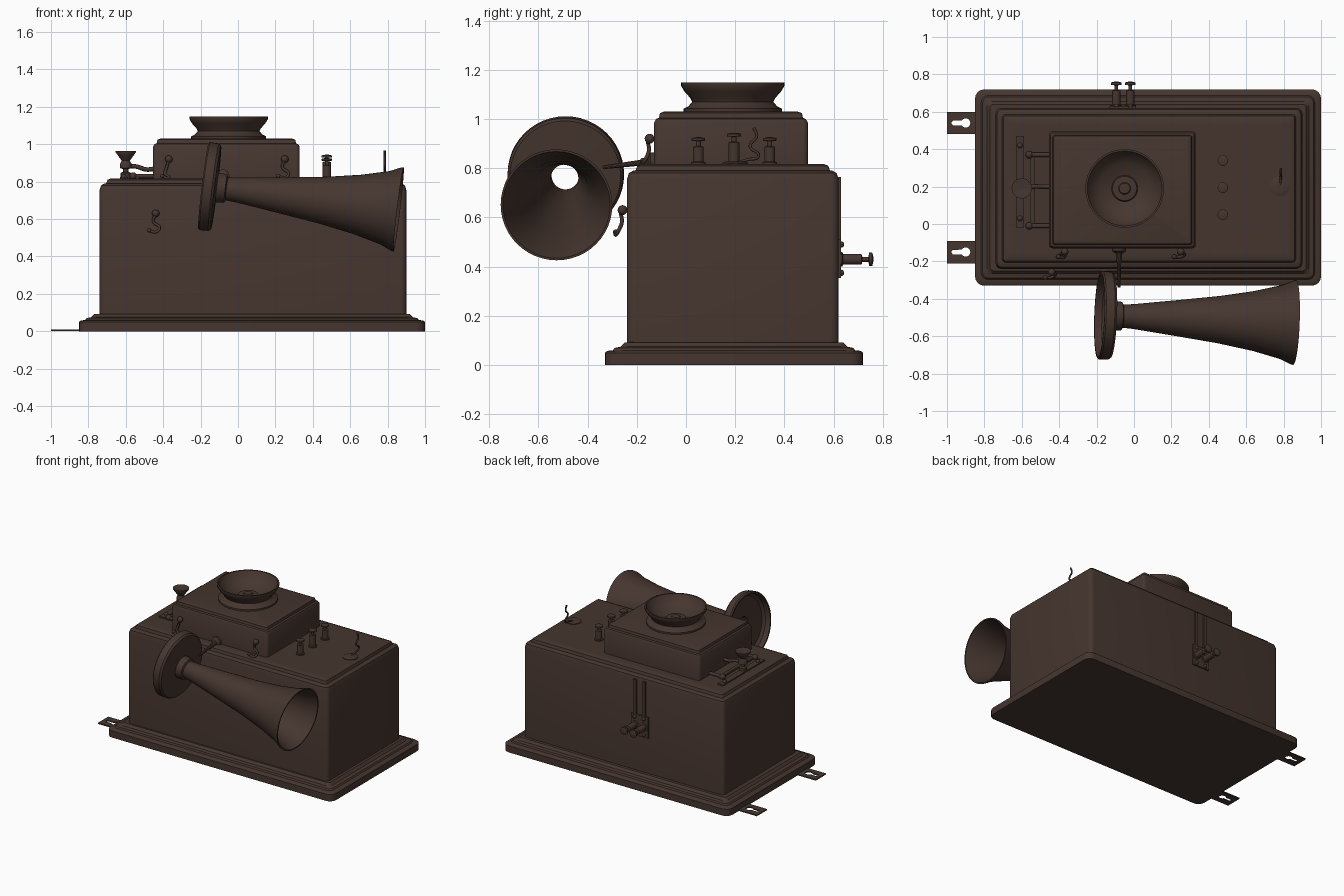
import bpy, bmesh
from math import pi, sin, cos, radians
from mathutils import Vector

cube = bpy.data.objects.get("Cube")
if cube:
    bpy.data.objects.remove(cube, do_unlink=True)

brown = bpy.data.materials.new("dark_brown")
brown.use_nodes = True
colour = (0.06, 0.036, 0.028, 1)
brown.diffuse_color = colour
brown.node_tree.nodes["Principled BSDF"].inputs["Base Color"].default_value = colour


def add(name, data):
    ob = bpy.data.objects.new(name, data)
    bpy.context.collection.objects.link(ob)
    data.materials.append(brown)
    return ob


def finish(name, bm):
    bmesh.ops.recalc_face_normals(bm, faces=bm.faces)
    me = bpy.data.meshes.new(name)
    bm.to_mesh(me)
    bm.free()
    me.shade_smooth()
    me.set_sharp_from_angle(angle=radians(35))
    return add(name, me)


def skin(bm, rings):
    for a, b in zip(rings, rings[1:]):
        n = len(a)
        for i in range(n):
            j = (i + 1) % n
            bm.faces.new((a[i], a[j], b[j], b[i]))


def stepped_box(name, x0, x1, y0, y1, rows, radius):
    """Rounded rectangle lofted through (inset, height) rows."""
    bm = bmesh.new()
    rings = []
    for inset, z in rows:
        r = max(radius - inset * 0.4, 0.01)
        l, f, R, b = x0 + inset + r, y0 + inset + r, x1 - inset - r, y1 - inset - r
        ring = []
        for k, (cx, cy) in enumerate(((R, b), (l, b), (l, f), (R, f))):
            for s in range(5):
                a = (k + s / 4) * pi / 2
                ring.append(bm.verts.new((cx + r * cos(a), cy + r * sin(a), z)))
        rings.append(ring)
    skin(bm, rings)
    bm.faces.new(rings[0])
    bm.faces.new(rings[-1])
    return finish(name, bm)


def lathe(name, profile, origin, axis=(0, 0, 1), seg=20, loop=False):
    """Spin (radius, height) points round an axis."""
    bm = bmesh.new()
    rings = [[bm.verts.new((r * cos(2 * pi * i / seg), r * sin(2 * pi * i / seg), h))
              for i in range(seg)] for r, h in profile]
    skin(bm, rings + rings[:1] if loop else rings)
    if not loop:
        bm.faces.new(rings[0])
        bm.faces.new(rings[-1])
    ob = finish(name, bm)
    ob.location = origin
    ob.rotation_mode = 'QUATERNION'
    ob.rotation_quaternion = Vector(axis).to_track_quat('Z', 'Y')
    return ob


def tube(name, points, radius):
    cu = bpy.data.curves.new(name, 'CURVE')
    cu.dimensions = '3D'
    cu.bevel_depth = radius
    cu.bevel_resolution = 2
    cu.resolution_u = 6
    cu.use_fill_caps = True
    sp = cu.splines.new('BEZIER')
    sp.bezier_points.add(len(points) - 1)
    for bp, p in zip(sp.bezier_points, points):
        bp.co = p
        bp.handle_left_type = bp.handle_right_type = 'AUTO'
    return add(name, cu)


def box(name, x0, x1, y0, y1, z0, z1):
    bm = bmesh.new()
    bmesh.ops.create_cube(bm, size=1)
    for v in bm.verts:
        v.co = ((x0 + x1) / 2 + v.co.x * (x1 - x0), (y0 + y1) / 2 + v.co.y * (y1 - y0),
                (z0 + z1) / 2 + v.co.z * (z1 - z0))
    return finish(name, bm)


def ball(name, centre, r):
    bm = bmesh.new()
    bmesh.ops.create_uvsphere(bm, u_segments=12, v_segments=8, radius=r)
    ob = finish(name, bm)
    ob.location = centre
    return ob


# Case: moulded base, body with stepped lid, smaller box on top
stepped_box("base", -0.85, 1.0, -0.33, 0.72,
            [(0, 0), (0, 0.05), (0.01, 0.058), (0.033, 0.06), (0.04, 0.07),
             (0.065, 0.075), (0.08, 0.092), (0.12, 0.094)], 0.05)
stepped_box("body", -0.74, 0.9, -0.24, 0.62,
            [(0, 0.08), (0, 0.755), (0.008, 0.78), (0.025, 0.79), (0.035, 0.79),
             (0.042, 0.81), (0.06, 0.817), (0.09, 0.817)], 0.03)
stepped_box("upper_box", -0.455, 0.33, -0.13, 0.495,
            [(0, 0.8), (0, 0.985), (0.008, 1.0), (0.02, 1.005), (0.024, 1.024),
             (0.04, 1.03)], 0.02)

# Flared bowl on the upper box
lathe("bowl", [(0.2, 1.02), (0.2, 1.042), (0.18, 1.052), (0.165, 1.07), (0.172, 1.085),
               (0.195, 1.11), (0.21, 1.135), (0.21, 1.148), (0.2, 1.148), (0.18, 1.11),
               (0.135, 1.075), (0.07, 1.055), (0.065, 1.065), (0.032, 1.067),
               (0.028, 1.075), (0.004, 1.077)], (-0.05, 0.19, 0), seg=40)

# Horn with open cup at its narrow end
lathe("horn", [(0.23, 0), (0.237, 0.008), (0.235, 0.055), (0.225, 0.068), (0.08, 0.074),
               (0.076, 0.12), (0.062, 0.126), (0.066, 0.18), (0.094, 0.4), (0.126, 0.64),
               (0.16, 0.83), (0.198, 0.98), (0.225, 1.04), (0.227, 1.052), (0.218, 1.052),
               (0.19, 0.98), (0.152, 0.83), (0.118, 0.64), (0.086, 0.4), (0.056, 0.15),
               (0.056, 0.06), (0.2, 0.055), (0.218, 0.04), (0.22, 0)],
      (-0.185, -0.488, 0.777), (0.955, -0.035, -0.115), seg=48, loop=True)
lathe("horn_arm", [(0.018, 0), (0.012, 0.08), (0.008, 0.22)],
      (-0.08, -0.12, 0.83), (0, -1, -0.12), seg=10)
lathe("arm_socket", [(0.035, 0), (0.035, 0.015), (0.02, 0.025)],
      (-0.08, -0.13, 0.83), (0, -1, 0), seg=16)

# Hooks on the front
for name, x, y, z, s in (("left_hook", 0.25, -0.13, 0.92, 1),
                         ("right_hook", -0.37, -0.13, 0.92, -1),
                         ("body_hook", -0.44, -0.24, 0.63, 1)):
    tube(name, [(x, y + 0.01, z), (x, y - 0.02, z), (x - 0.012, y - 0.02, z - 0.045),
                (x + 0.02 * s, y - 0.03, z - 0.075), (x, y - 0.045, z - 0.1),
                (x - 0.035, y - 0.045, z - 0.09)], 0.008)
    ball(name + "_knob", (x, y - 0.018, z), 0.02)
    ball(name + "_tip", (x - 0.035, y - 0.045, z - 0.09), 0.012)

# Terminal posts on the lid, and on a plate at the back
post = [(0.03, 0), (0.03, 0.012), (0.022, 0.015), (0.022, 0.075), (0.01, 0.078),
        (0.01, 0.098), (0.028, 0.1), (0.028, 0.11), (0.01, 0.114)]
for i, (y, lift) in enumerate(((0.05, 0), (0.195, 0.018), (0.34, 0))):
    lathe(f"lid_post_{i + 1}", [(r, h + lift if k > 2 else h) for k, (r, h) in enumerate(post)],
          (0.475, y, 0.812), seg=16)
box("back_plate", -0.13, 0.01, 0.615, 0.63, 0.355, 0.51)
for i, x in enumerate((-0.095, -0.02)):
    lathe(f"back_post_{i + 1}", [(r, h * 1.24) for r, h in post], (x, 0.62, 0.43),
          (0, 1, 0), seg=16)
    box(f"back_strip_{i + 1}", x - 0.012, x + 0.012, 0.615, 0.63, 0.5, 0.765)
    for z in (0.375, 0.49):
        ball(f"plate_screw_{i + 1}", (x, 0.63, z), 0.013)

# Wire rising from a round socket
lathe("wire_socket", [(0.052, 0.81), (0.052, 0.822), (0.04, 0.827), (0.015, 0.827)],
      (0.78, 0.2, 0), seg=24)
tube("wire", [(0.78, 0.2, 0.82), (0.785, 0.25, 0.835), (0.785, 0.295, 0.85),
              (0.785, 0.26, 0.89), (0.785, 0.287, 0.93), (0.785, 0.275, 0.965)], 0.006)

# Small cup, mounting strip and linkage beside the upper box
lathe("small_cup", [(0.028, 0), (0.028, 0.035), (0.014, 0.04), (0.014, 0.055), (0.03, 0.06),
                    (0.03, 0.085), (0.022, 0.1), (0.04, 0.125), (0.054, 0.145),
                    (0.054, 0.153), (0.045, 0.153), (0.01, 0.145)], (-0.6, 0.19, 0.812), seg=24)
box("mount_strip", -0.632, -0.588, -0.02, 0.47, 0.81, 0.826)
tube("cup_arm", [(-0.6, 0.19, 0.885), (-0.54, 0.2, 0.88), (-0.49, 0.2, 0.865),
                 (-0.44, 0.2, 0.87)], 0.012)
box("side_bar", -0.555, -0.53, -0.02, 0.38, 0.81, 0.83)
for y in (-0.01, 0.37):
    tube("side_rod", [(-0.56, y, 0.83), (-0.45, y, 0.83)], 0.012)
    ball("side_rod_knob", (-0.56, y, 0.83), 0.02)
for y in (0.03, 0.42):
    ball("strip_screw", (-0.61, y, 0.826), 0.015)

# Hanging brackets with keyhole slots
for name, yc in (("front_bracket", -0.15), ("rear_bracket", 0.54)):
    cu = bpy.data.curves.new(name, 'CURVE')
    cu.dimensions = '2D'
    cu.fill_mode = 'BOTH'
    cu.extrude = 0.004
    outer = [(-0.15, -0.06), (0.22, -0.06), (0.22, 0.06), (-0.15, 0.06)]
    keyhole = [(0.025 * cos(a) - 0.05, 0.025 * sin(a))
               for a in (radians(-150 + 300 * i / 14) for i in range(15))]
    keyhole += [(-0.12, 0.012), (-0.127, 0), (-0.12, -0.012)]
    for pts in (outer, keyhole):
        sp = cu.splines.new('POLY')
        sp.points.add(len(pts) - 1)
        sp.use_cyclic_u = True
        for p, (x, y) in zip(sp.points, pts):
            p.co = (x, y, 0, 1)
    add(name, cu).location = (-0.85, yc, 0.006)
